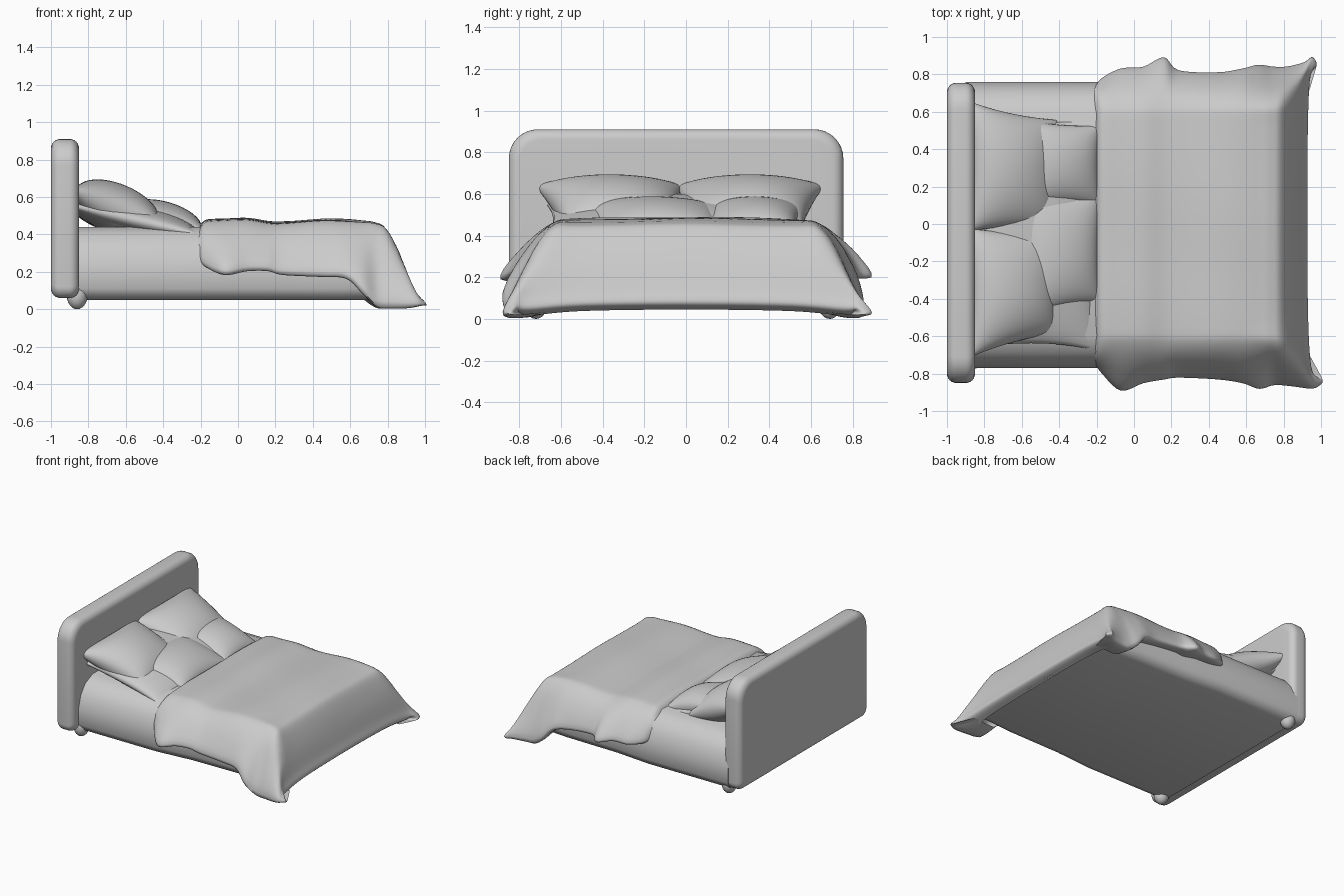
import bpy, bmesh, math
from mathutils import Vector, Matrix

if "Cube" in bpy.data.objects:
    bpy.data.objects.remove(bpy.data.objects["Cube"])


def finish(name, bm, angle=60):
    bmesh.ops.recalc_face_normals(bm, faces=bm.faces)
    me = bpy.data.meshes.new(name)
    bm.to_mesh(me)
    bm.free()
    ob = bpy.data.objects.new(name, me)
    bpy.context.collection.objects.link(ob)
    bpy.ops.object.select_all(action='DESELECT')
    ob.select_set(True)
    bpy.context.view_layer.objects.active = ob
    bpy.ops.object.shade_smooth_by_angle(angle=math.radians(angle))
    return ob


def smooth_path(pts, n):
    """Catmull-Rom curve through the points, n steps per span."""
    p = [pts[0]] + list(pts) + [pts[-1]]
    out = []
    for i in range(1, len(p) - 2):
        a, b, c, d = p[i - 1:i + 3]
        for k in range(n):
            t = k / n
            out.append(0.5 * (2 * b + (c - a) * t + (2 * a - 5 * b + 4 * c - d) * t * t
                              + (3 * b - a - 3 * c + d) * t ** 3))
    return out + [pts[-1]]


def skin(bm, rows):
    grid = [[bm.verts.new(p) for p in r] for r in rows]
    for r0, r1 in zip(grid, grid[1:]):
        for i in range(len(r0) - 1):
            bm.faces.new((r0[i], r0[i + 1], r1[i + 1], r1[i]))


def loft(bm, loops):
    rings = [[bm.verts.new(p) for p in loop] for loop in loops]
    for a, b in zip(rings, rings[1:]):
        for i in range(len(a)):
            j = (i + 1) % len(a)
            bm.faces.new((a[i], a[j], b[j], b[i]))
    bm.faces.new(rings[0])
    bm.faces.new(rings[-1])


# Headboard: rounded panel lofted along x, with softened edges
def rounded_outline(x, y0, y1, z0, z1, r_bottom, r_top, n=8):
    corners = [(y1 - r_top, z1 - r_top, r_top, 0), (y0 + r_top, z1 - r_top, r_top, 90),
               (y0 + r_bottom, z0 + r_bottom, r_bottom, 180),
               (y1 - r_bottom, z0 + r_bottom, r_bottom, 270)]
    return [(x, cy + r * math.cos(math.radians(a + 90 * k / n)),
             cz + r * math.sin(math.radians(a + 90 * k / n)))
            for cy, cz, r, a in corners for k in range(n + 1)]


rim = 0.05
arc = [math.pi / 2 * k / 6 for k in range(7)]
steps = [(-1 + rim * (1 - math.cos(a)), rim * (1 - math.sin(a))) for a in arc]
steps += [(-1.85 - x, inset) for x, inset in reversed(steps)]
bm = bmesh.new()
loft(bm, [rounded_outline(x, -0.85 + i, 0.755 - i, 0.06 + i, 0.91 - i,
                          0.06 - i * 0.5, 0.14 - i * 0.5) for x, i in steps])
finish("headboard", bm, 50)

# Mattress and base: rounded cross-section, narrowing under the blanket at the foot
half = [(0.69, 0.05), (0.74, 0.065), (0.765, 0.11), (0.765, 0.23), (0.735, 0.33),
        (0.68, 0.40), (0.59, 0.44)]
section = half + [(-y, z) for y, z in reversed(half)]
bm = bmesh.new()
loft(bm, [[(x - slope * (z - 0.05), y * k - 0.005, z) for y, z in section]
          for x, slope, k in ((-0.9, 0, 1), (-0.19, 0, 1), (0.1, 0, 0.965), (0.55, 0, 0.955),
                              (0.88, 0.5, 0.92))])
finish("mattress", bm, 50)

# Blanket stations: x, top z, front hem y, z, back hem y, z, corner reach
stations = [
    (-0.21, 0.440, 0.74, 0.27, 0.73, 0.27, 0),
    (-0.17, 0.480, 0.80, 0.23, 0.78, 0.24, 0),
    (-0.07, 0.485, 0.89, 0.19, 0.83, 0.22, 0),
    (0.05, 0.485, 0.85, 0.21, 0.84, 0.22, 0),
    (0.16, 0.470, 0.83, 0.21, 0.89, 0.20, 0),
    (0.24, 0.470, 0.82, 0.19, 0.82, 0.21, 0),
    (0.45, 0.480, 0.83, 0.18, 0.81, 0.19, 0),
    (0.58, 0.480, 0.85, 0.17, 0.83, 0.16, 0),
    (0.66, 0.475, 0.88, 0.09, 0.85, 0.07, 0.01),
    (0.73, 0.465, 0.86, 0.02, 0.84, 0.02, 0.02),
    (0.79, 0.430, 0.865, 0.012, 0.84, 0.012, 0.05),
    (0.86, 0.290, 0.875, 0.015, 0.86, 0.015, 0.08),
    (0.905, 0.150, 0.86, 0.02, 0.885, 0.02, 0.08),
    (0.925, 0.075, 0.82, 0.02, 0.83, 0.02, 0.075),
    (0.86, 0.045, 0.76, 0.02, 0.76, 0.02, 0.0),
]


def blanket_row(x, zt, yf, zf, yb, zb, reach):
    w = 0.65 + 0.28 * (0.47 - zt)
    ze = zt - 0.03

    def side(s, y, z, dx):
        return [Vector((x, s * 0.68, z + 0.012)),
                Vector((x + dx, s * y, z)),
                Vector((x + 0.65 * dx, s * ((w + y) / 2 + 0.025), (ze + z) / 2 + 0.015)),
                Vector((x + 0.25 * dx, s * w, ze)),
                Vector((x + 0.05 * dx, s * 0.5, zt - 0.007))]
    return (side(-1, yf, zf, reach) + [Vector((x, 0, zt))]
            + side(1, yb, zb, reach * 0.6)[::-1])


rows = [smooth_path(blanket_row(*s), 5) for s in stations]
rows = list(zip(*[smooth_path(col, 5) for col in zip(*rows)]))
for r in rows:
    for p in r:
        if p.z > 0.3:
            # soft creases on the flat top
            p.z += 0.005 * math.sin(9 * p.x + 4 * p.y) * math.sin(5 * p.y - 6 * p.x + 1)
        p.z = max(p.z, 0.004)
bm = bmesh.new()
skin(bm, rows)
finish("blanket", bm, 70)


# Pillows: two domed sheets sharing a pinched outline; one side may taper downhill
def pillow(name, loc, length, width, thick, tilt, yaw=0, taper_side=0, taper=0.4, n=24):
    mat = (Matrix.Translation(loc) @ Matrix.Rotation(math.radians(yaw), 4, 'Z')
           @ Matrix.Rotation(math.radians(tilt), 4, 'Y'))
    bm = bmesh.new()
    for s in (1, -1):
        rows = []
        for i in range(n + 1):
            u = -math.cos(math.pi * i / n)
            row = []
            for j in range(n + 1):
                v = -math.cos(math.pi * j / n)
                h = ((1 - u * u) * (1 - v * v)) ** 0.45
                px = u * (0.94 + 0.06 * v * v) * length / 2
                py = v * (0.94 + 0.06 * u * u) * width / 2
                if v * taper_side > 0:
                    py *= 1 - taper * (u + 1) / 2
                row.append(mat @ Vector((px, py, s * h * thick / 2)))
            rows.append(row)
        skin(bm, rows)
    bmesh.ops.remove_doubles(bm, verts=bm.verts, dist=0.0005)
    finish(name, bm, 80)


pillow("back_pillow_front_side", (-0.65, -0.37, 0.535), 0.52, 0.70, 0.27, 23, 0, -1)
pillow("back_pillow_rear_side", (-0.65, 0.31, 0.535), 0.52, 0.70, 0.27, 23, 0, 1, 0.3)
pillow("front_pillow_front_side", (-0.395, -0.17, 0.475), 0.44, 0.68, 0.20, 16, 0, -1, 0.3)
pillow("front_pillow_rear_side", (-0.395, 0.33, 0.475), 0.44, 0.46, 0.20, 16, 0, 1, 0.15)

# Bunched bedding filling the space beneath the pillows
pillow("bunched_sheet", (-0.55, -0.05, 0.475), 0.72, 1.25, 0.20, 13)

# Feet below the headboard
for side_name, y in (("front", -0.72), ("rear", 0.69)):
    bm = bmesh.new()
    bmesh.ops.create_uvsphere(bm, u_segments=20, v_segments=12, radius=0.055)
    for v in bm.verts:
        v.co = Vector((v.co.x - 0.86, v.co.y + y, v.co.z * 1.3 + 0.0715))
    finish("foot_" + side_name, bm)
